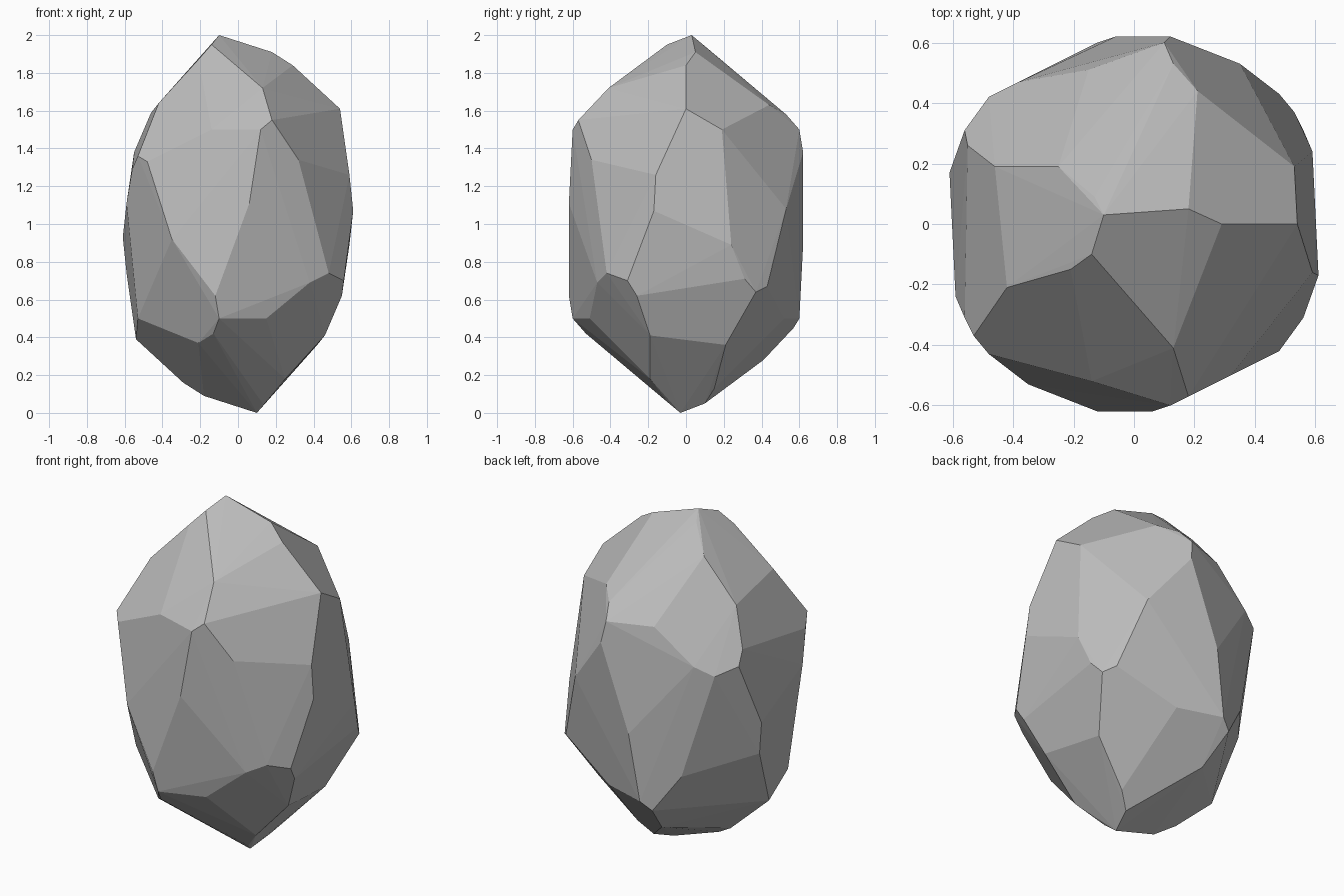
import bpy
import bmesh
import math
from mathutils import Vector

# Remove only the default cube
default_cube = bpy.data.objects.get("Cube")
if default_cube:
    bpy.data.objects.remove(default_cube, do_unlink=True)


def make_material(name, colour):
    """Create one flat material shown in the viewport and in renders."""
    material = bpy.data.materials.new(name)
    material.use_nodes = True
    material.diffuse_color = colour
    shader = material.node_tree.nodes["Principled BSDF"]
    shader.inputs["Base Color"].default_value = colour
    shader.inputs["Roughness"].default_value = 0.9
    return material


def faceted_stone(name, corners, centre, material):
    """Wrap a hull around the corners and their opposites through the centre."""
    bm = bmesh.new()
    for corner in corners:
        for side in (1, -1):
            bm.verts.new(centre + side * Vector(corner))
    hull = bmesh.ops.convex_hull(bm, input=bm.verts)
    unused = {item for key in ("geom_interior", "geom_unused")
              for item in hull[key]
              if isinstance(item, bmesh.types.BMVert)}
    bmesh.ops.delete(bm, geom=list(unused), context="VERTS")

    # Merge nearly flat neighbours into broad chiselled facets
    bmesh.ops.dissolve_limit(bm, angle_limit=math.radians(1.5),
                             verts=bm.verts, edges=bm.edges)
    bmesh.ops.recalc_face_normals(bm, faces=bm.faces)

    mesh = bpy.data.meshes.new(name)
    bm.to_mesh(mesh)
    bm.free()
    mesh.materials.append(material)
    mesh.shade_flat()
    stone = bpy.data.objects.new(name, mesh)
    bpy.context.collection.objects.link(stone)
    return stone


# Corners relative to the middle of the stone; the other half is its
# point reflection, so each group also shapes the opposite side.
crown = [
    (-.1, .03, 1), (.18, .05, .91), (.29, 0, .84), (-.14, -.1, .95),
    (-.21, -.15, .87), (-.13, .09, .95), (-.25, .19, .82),
]
shoulder = [
    (-.46, .19, .59), (-.42, -.21, .64), (.54, 0, .61), (.53, .19, .5),
    (.21, .44, .63), (.13, .53, .58), (.1, .6, .5), (.13, -.41, .72),
    (.18, -.57, .55), (.12, -.6, .5), (-.14, -.52, .5), (-.15, .51, .5),
]
flank = [
    (.12, .62, .38), (.32, -.5, .34), (-.38, .47, .31), (-.48, .42, .26),
    (-.55, .26, .38), (-.56, .31, .3), (-.48, -.43, .33),
    (-.53, -.37, .36), (-.56, -.31, .29), (.59, -.16, .26),
]
girdle = [
    (.61, -.17, .07), (.06, -.62, .11), (.35, .53, .08), (-.59, -.24, .11),
]

stone_grey = make_material("stone grey", (0.5, 0.5, 0.5, 1))
faceted_stone("faceted_stone", crown + shoulder + flank + girdle,
              Vector((0, 0, 1)), stone_grey)
